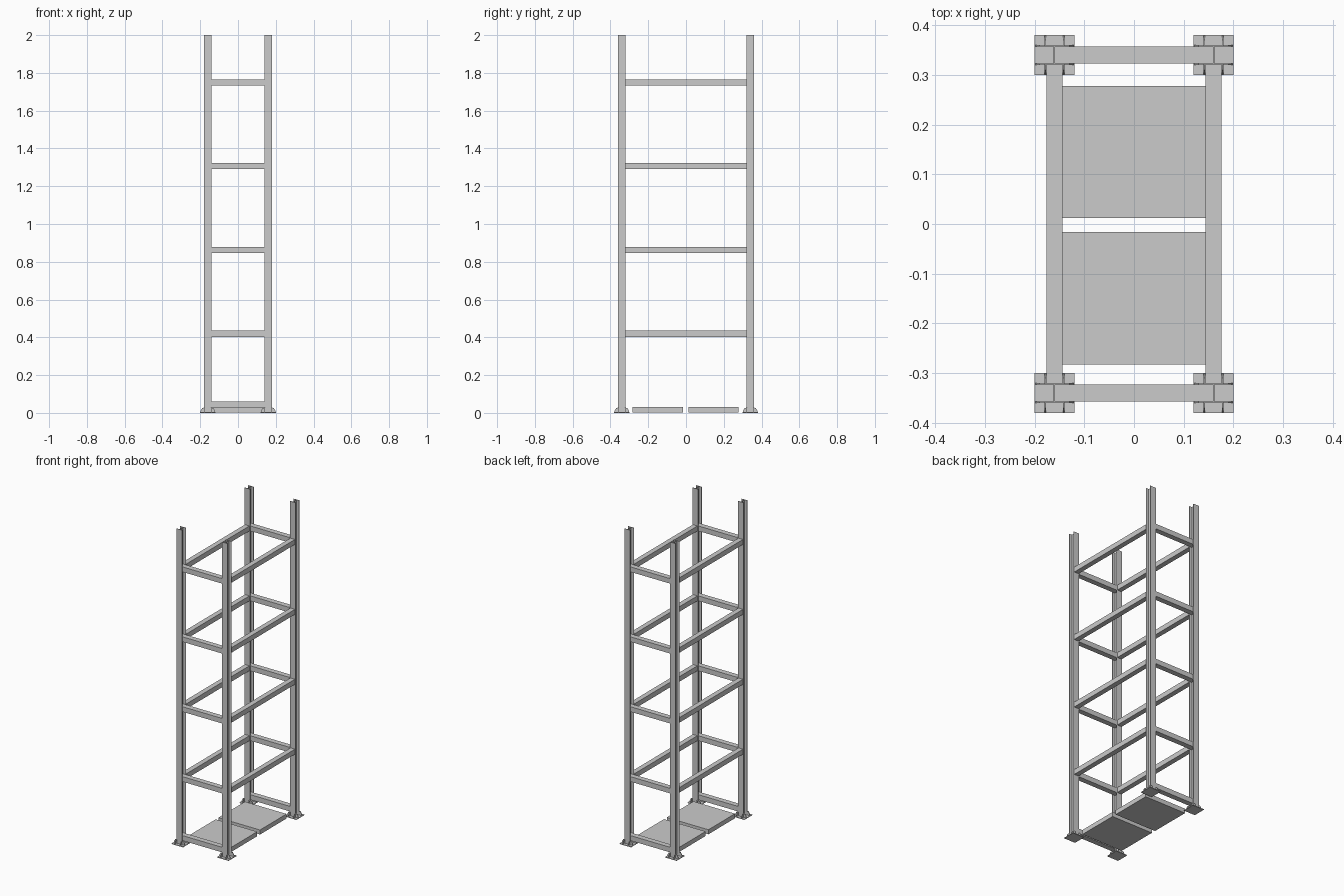
import bpy, bmesh
from mathutils import Matrix, Vector
from math import pi

if "Cube" in bpy.data.objects:
    bpy.data.objects.remove(bpy.data.objects["Cube"])

PX, PY = 0.16, 0.34      # post centre
T = 0.003                # sheet thickness


def finish(name, bm):
    bmesh.ops.recalc_face_normals(bm, faces=bm.faces)
    me = bpy.data.meshes.new(name)
    bm.to_mesh(me)
    bm.free()
    ob = bpy.data.objects.new(name, me)
    bpy.context.collection.objects.link(ob)
    return ob


def add_prism(bm, pts, direction):
    face = bm.faces.new([bm.verts.new(p) for p in pts])
    res = bmesh.ops.extrude_face_region(bm, geom=[face])
    verts = [g for g in res["geom"] if isinstance(g, bmesh.types.BMVert)]
    bmesh.ops.translate(bm, verts=verts, vec=Vector(direction))


def add_box(bm, lo, hi):
    (x0, y0, z0), (x1, y1, z1) = lo, hi
    add_prism(bm, [(x0, y0, z0), (x1, y0, z0), (x1, y1, z0), (x0, y1, z0)], (0, 0, z1 - z0))


def box(name, lo, hi):
    bm = bmesh.new()
    add_box(bm, lo, hi)
    return finish(name, bm)


# H-section post: two flanges facing front and back, one web between
def post(cx, cy):
    h, w = 0.02, T / 2
    quarter = [(h, h), (h, h - T), (w, h - T)]
    right = quarter + [(x, -y) for x, y in reversed(quarter)]
    outline = right + [(-x, y) for x, y in reversed(right)]
    bm = bmesh.new()
    add_prism(bm, [(cx + x, cy + y, 0) for x, y in outline], (0, 0, 2))
    finish("post", bm)


# Base plate with gusset fins on all four sides
def foot(cx, cy):
    bm = bmesh.new()
    add_box(bm, (-0.04, -0.04, 0), (0.04, 0.04, 0.004))
    fin = [(0.02, 0.004), (0.039, 0.004), (0.037, 0.013), (0.03, 0.025), (0.02, 0.028)]
    for k in range(4):
        rot = Matrix.Rotation(k * pi / 2, 4, 'Z')
        for s in (-1, 1):
            y = s * (0.02 - T / 2) - T / 2
            add_prism(bm, [rot @ Vector((r, y, z)) for r, z in fin], rot @ Vector((0, T, 0)))
    bmesh.ops.translate(bm, verts=bm.verts, vec=(cx, cy, 0))
    finish("foot", bm)


for sx in (-1, 1):
    for sy in (-1, 1):
        post(sx * PX, sy * PY)
        foot(sx * PX, sy * PY)

# Rungs around the frame; the lowest level has only front and back rungs
levels = [0.045] + [0.419 + i * 0.4437 for i in range(4)]
for i, z in enumerate(levels):
    lo, hi = z - 0.016, z + 0.016
    for s in (-1, 1):
        box("cross_rail", (-PX, s * PY - 0.017, lo), (PX, s * PY + 0.017, hi))
        if i:
            box("side_rail", (s * PX - 0.016, -0.32, lo), (s * PX + 0.016, 0.32, hi))

# Floor panels
for y0, y1 in ((-0.283, -0.016), (0.012, 0.278)):
    box("floor_panel", (-0.146, y0, 0.003), (0.146, y1, 0.032))
